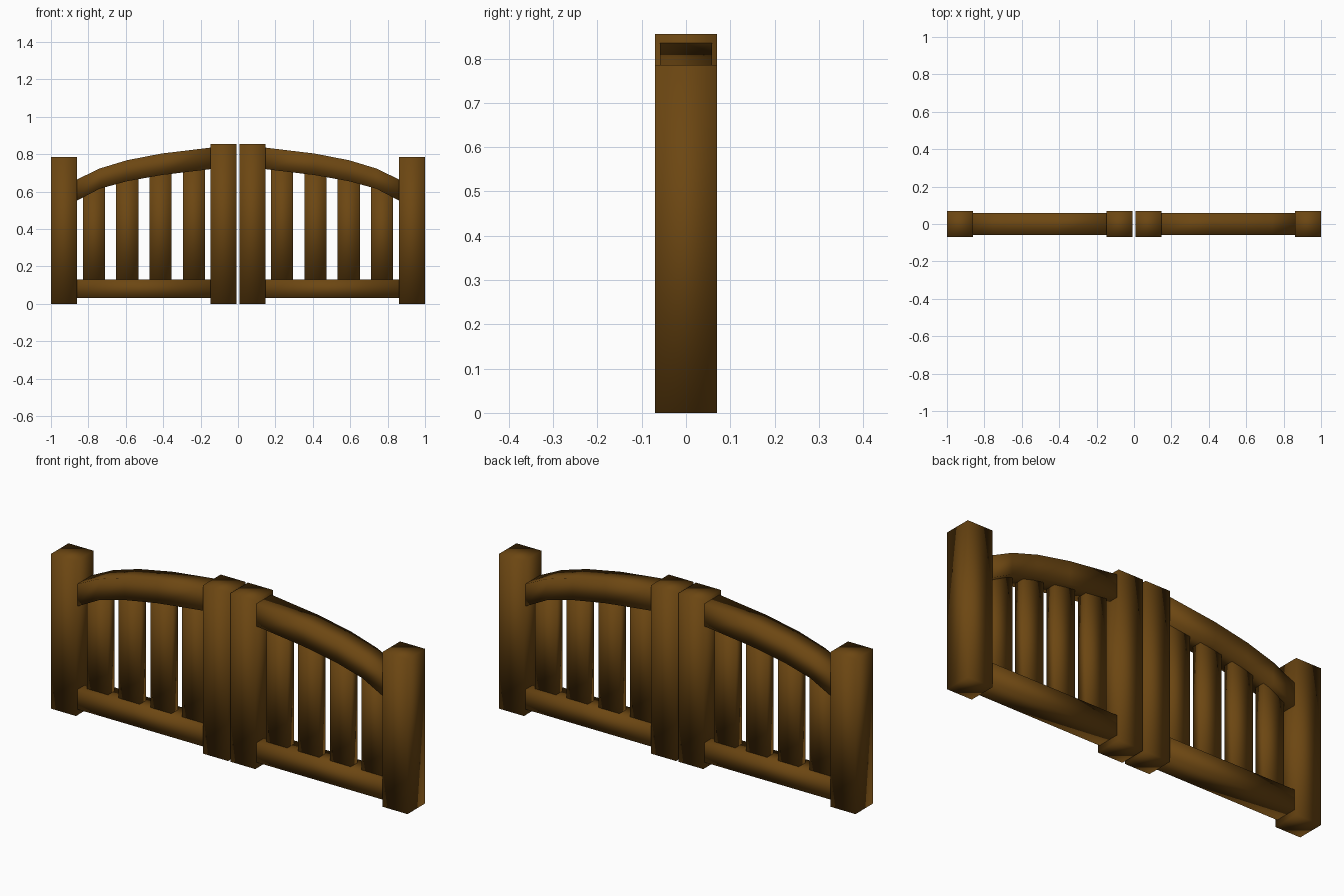
import bpy

if "Cube" in bpy.data.objects:
    bpy.data.objects.remove(bpy.data.objects["Cube"])

wood = bpy.data.materials.new("dark_brown_wood")
wood.diffuse_color = (0.15, 0.062, 0.006, 1)
wood.use_nodes = True
wood.node_tree.nodes["Principled BSDF"].inputs["Base Color"].default_value = wood.diffuse_color


def prism(name, profile, depth, side):
    """Extrude an x-z profile along y, centred on y = 0; side mirrors it in x."""
    n = len(profile)
    if side < 0:
        profile = [(-x, z) for x, z in reversed(profile)]
    verts = [(x, y, z) for y in (-depth / 2, depth / 2) for x, z in profile]
    half = n // 2
    # front and back are split into quads between the lower and upper edges
    faces = []
    for i in range(half - 1):
        q = (i, i + 1, n - 2 - i, n - 1 - i)
        faces.append(q)
        faces.append(tuple(n + k for k in reversed(q)))
    for i in range(n):
        j = (i + 1) % n
        faces.append((j, i, n + i, n + j))
    mesh = bpy.data.meshes.new(name)
    mesh.from_pydata(verts, [], faces)
    mesh.materials.append(wood)
    mesh.shade_smooth()
    obj = bpy.data.objects.new(name, mesh)
    bpy.context.collection.objects.link(obj)
    return obj


def board(name, x0, x1, z0, z1, depth, side):
    return prism(name, [(x0, z0), (x1, z0), (x1, z1), (x0, z1)], depth, side)


# arched rail: x, underside z, top z
arch = [(0.145, 0.72, 0.835), (0.41, 0.688, 0.803), (0.595, 0.655, 0.767),
        (0.74, 0.615, 0.723), (0.86, 0.552, 0.665)]


def arch_middle(x):
    for (xa, la, ta), (xb, lb, tb) in zip(arch, arch[1:]):
        if xa <= x <= xb:
            f = (x - xa) / (xb - xa)
            return ((la + ta) * (1 - f) + (lb + tb) * f) / 2


for side, label in ((-1, "left"), (1, "right")):
    # posts
    board(label + "_outer_post", 0.86, 1.0, 0, 0.785, 0.14, side)
    board(label + "_inner_post", 0.007, 0.146, 0, 0.855, 0.14, side)
    # rails
    board(label + "_bottom_rail", 0.145, 0.86, 0.03, 0.13, 0.118, side)
    prism(label + "_arched_rail",
          [(x, lo) for x, lo, hi in arch] + [(x, hi) for x, lo, hi in reversed(arch)],
          0.118, side)
    # slats, tucked into both rails
    for i in range(4):
        x = 0.236 + 0.178 * i
        board(f"{label}_slat_{i + 1}", x - 0.059, x + 0.059, 0.12,
              arch_middle(x) - 0.02, 0.052, side)
